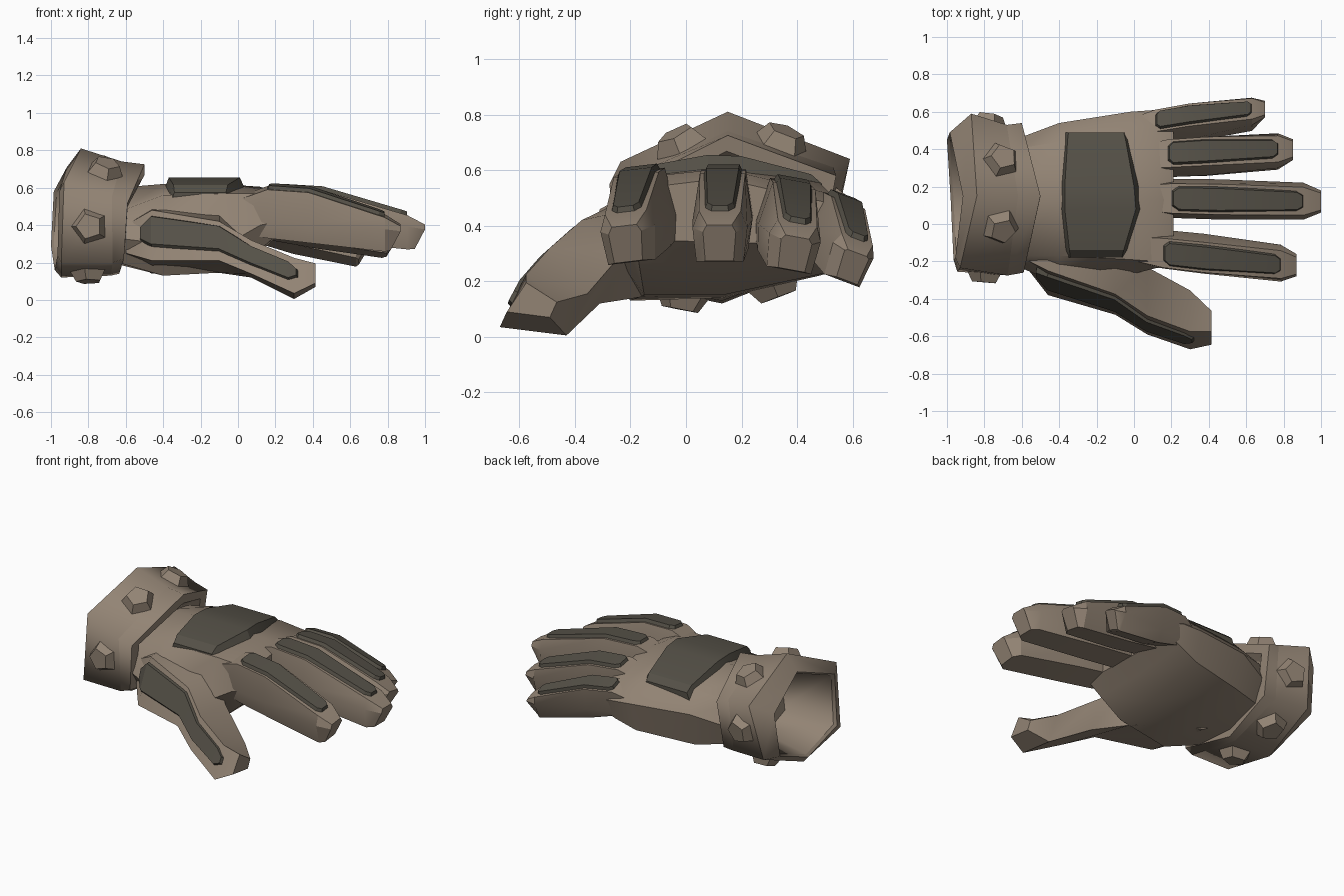
import bpy, bmesh, math
from mathutils import Vector, Matrix

if "Cube" in bpy.data.objects:
    bpy.data.objects.remove(bpy.data.objects["Cube"])


def material(name, rgb):
    m = bpy.data.materials.new(name)
    m.diffuse_color = (*rgb, 1)
    m.use_nodes = True
    m.node_tree.nodes["Principled BSDF"].inputs["Base Color"].default_value = m.diffuse_color
    return m


LEATHER = material("tan leather", (0.29, 0.23, 0.175))
PAD = material("dark pad", (0.09, 0.081, 0.063))


def finish(name, bm, mat, angle=32):
    """Shade smooth; an angle of None keeps the sharp edges already marked."""
    bmesh.ops.recalc_face_normals(bm, faces=bm.faces)
    for f in bm.faces:
        f.smooth = True
    me = bpy.data.meshes.new(name)
    bm.to_mesh(me)
    bm.free()
    me.materials.append(mat)
    if angle is not None:
        me.set_sharp_from_angle(angle=math.radians(angle))
    ob = bpy.data.objects.new(name, me)
    bpy.context.collection.objects.link(ob)
    return ob


def loft(name, rings, mat, angle=32):
    """Skin a list of equal-length point rings and cap both ends."""
    bm = bmesh.new()
    vs = [[bm.verts.new(p) for p in r] for r in rings]
    n = len(vs[0])
    for a, b in zip(vs, vs[1:]):
        for i in range(n):
            j = (i + 1) % n
            bm.faces.new((a[i], a[j], b[j], b[i]))
    bm.faces.new(vs[0])
    bm.faces.new(vs[-1])
    if angle is None:
        for r in vs:
            for i in range(n):
                bm.edges.get((r[i - 1], r[i])).smooth = False
    return finish(name, bm, mat, angle)


def pad_strip(name, pairs, height, inset=0.12):
    """Raised pad following pairs of left / right surface points."""
    rings = []
    pairs = [(Vector(a), Vector(b)) for a, b in pairs]
    for k, (l, r) in enumerate(pairs):
        p, q = pairs[max(k - 1, 0)], pairs[min(k + 1, len(pairs) - 1)]
        along = (q[0] + q[1] - p[0] - p[1]).normalized()
        nrm = along.cross(l - r).normalized()
        if nrm.z < 0:
            nrm = -nrm
        end = along * 0.02 * ((k == 0) - (k == len(pairs) - 1))
        up = nrm * height + end
        rings.append([l - nrm * 0.02, r - nrm * 0.02,
                      r.lerp(l, inset) + up, l.lerp(r, inset) + up])
    loft(name, rings, PAD, 25)


# Cuff: hollow hexagonal band with a chamfered lip, apex first, round by the back
lip = [(-.915, .15, .71), (-.985, .49, .58), (-1.0, .45, .29),
       (-.98, .13, .16), (-.965, -.19, .24), (-.955, -.18, .58)]
rim = [(-.84, .15, .81), (-.87, .59, .64), (-.92, .51, .27),
       (-.945, .13, .12), (-.945, -.255, .2), (-.93, -.235, .63)]
waist = [(-.62, .15, .74), (-.68, .53, .61), (-.69, .49, .26),
         (-.68, .13, .13), (-.67, -.26, .2), (-.675, -.275, .55)]
front = [(-.5, .15, .725), (-.6, .54, .58), (-.61, .48, .26),
         (-.635, .13, .14), (-.61, -.25, .22), (-.59, -.26, .52)]


def shrink(ring, s, dx):
    c = sum((Vector(p) for p in ring), Vector()) / len(ring)
    return [Vector((p[0] + dx, c.y + (p[1] - c.y) * s, c.z + (p[2] - c.z) * s))
            for p in ring]


loft("cuff", [shrink(lip, .7, .34), shrink(lip, .95, .015), lip, rim, waist, front,
              shrink(front, .82, .0), shrink(front, .7, -.04)], LEATHER, None)

# Pentagonal studs, one per cuff face: (share along the face, share toward the rim)
places = [(.48, .3), (.5, .45), (.5, .45), (.36, .45), (.5, .45), (.6, .3)]
for i, (s, t) in enumerate(places):
    j = (i + 1) % 6
    a, b, c, d = (Vector(p) for p in (rim[i], rim[j], waist[j], waist[i]))
    nrm = (c - a).cross(d - b).normalized()
    mid = d.lerp(c, s).lerp(a.lerp(b, s), t)
    if nrm.dot(mid - Vector((-.8, .15, .42))) < 0:
        nrm = -nrm
    bm = bmesh.new()
    rot = nrm.to_track_quat('Z', 'X').to_matrix().to_4x4()
    bmesh.ops.create_cone(bm, cap_ends=True, segments=5, radius1=.12,
                          radius2=.07, depth=.09,
                          matrix=Matrix.Translation(mid + nrm * .01) @ rot)
    finish("cuff_stud", bm, LEATHER, 20)

# Palm body: sections along x, from the front top round by the back
palm = {
    -.64: [(-.17, .47), (.13, .6), (.4, .52), (.45, .38), (.38, .25), (.13, .19), (-.13, .2), (-.22, .33)],
    -.40: [(-.17, .56), (.13, .62), (.44, .56), (.54, .44), (.48, .22), (.13, .14), (-.2, .13), (-.32, .3)],
    -.02: [(-.19, .57), (.13, .615), (.48, .555), (.60, .43), (.55, .24), (.13, .15), (-.15, .15), (-.27, .32)],
    .12: [(-.2, .57), (.13, .605), (.52, .515), (.61, .42), (.57, .29), (.13, .26), (-.17, .27), (-.235, .4)],
    .21: [(-.2, .53), (.13, .57), (.52, .48), (.60, .4), (.57, .33), (.13, .34), (-.18, .35), (-.235, .42)],
}
loft("palm", [[(x, y, z) for y, z in ring] for x, ring in palm.items()], LEATHER, 45)

# Large pad on the back of the hand
stations = [(-.18, -.37, -.03, .575), (-.14, -.375, -.02, .615), (.08, -.4, .045, .655),
            (.2, -.4, .035, .65), (.45, -.385, -.01, .585), (.49, -.38, -.02, .55)]
loft("hand_pad", [[(x0, y, z - .08), (x1, y, z - .08), (x1 - .035, y, z), (x0 + .03, y, z)]
                  for y, x0, x1, z in stations], PAD, 20)


def finger(name, root, tip, width, drop, roll):
    """Bent finger from root (x, y) to tip (x, y) with a pad along its top."""
    # share of length, top, side and bottom heights, width factor, underside setback
    keys = [(0, .55, .42, .36, .8, 0), (.16, .6, .43, .34, .97, 0),
            (.42, .585, .42, .315, 1.0, 0), (.9, .45, .39, .268, .92, 0),
            (1, .4, .375, .27, .55, .055)]

    def ring(t):
        for a, b in zip(keys, keys[1:]):
            if t <= b[0]:
                f = (t - a[0]) / (b[0] - a[0])
                zt, zs, zb, s, back = (a[i] + (b[i] - a[i]) * f for i in range(1, 6))
                break
        zt, zs = zt - drop, zs - drop * .8
        zb -= drop * min(1, t / .6) * .75
        x = root[0] + (tip[0] - root[0]) * t
        y = root[1] + (tip[1] - root[1]) * t
        w = width * s
        prof = [(-.38 * w, zt, 0), (.38 * w, zt, 0), (.5 * w, zs, 0),
                (.43 * w, zb, back), (-.43 * w, zb, back), (-.5 * w, zs, 0)]
        zc = (zt + zb) / 2
        c, s = math.cos(roll), math.sin(roll)
        return [Vector((x - e, y + u * c - (v - zc) * s, zc + u * s + (v - zc) * c))
                for u, v, e in prof]

    loft(name, [ring(k[0]) for k in keys], LEATHER, 28)
    pairs = []
    for t, k in ((.15, .6), (.2, .94), (.42, .94), (.86, .8), (.91, .5)):
        r = ring(t)
        m = (r[0] + r[1]) / 2
        pairs.append((m.lerp(r[0], k), m.lerp(r[1], k)))
    pad_strip(name + "_pad", pairs, .02)


finger("index_finger", (.02, -.125), (.87, -.215), .215, 0, .12)
finger("middle_finger", (.05, .14), (1.0, .12), .215, -.003, 0)
finger("ring_finger", (.05, .35), (.85, .39), .205, .04, -.18)
finger("little_finger", (.0, .505), (.7, .598), .17, .095, -.36)

# Thumb: front-bottom, front-top, back-top, back-bottom corners along x
thumb = [
    (-.6, (-.2, .25), (-.18, .4), (.1, .42), (.1, .22)),
    (-.46, (-.38, .21), (-.25, .48), (.1, .5), (.1, .14)),
    (-.1, (-.485, .21), (-.375, .42), (-.1, .48), (-.15, .145)),
    (.07, (-.59, .14), (-.49, .32), (-.23, .3), (-.31, .12)),
    (.3, (-.67, .035), (-.575, .225), (-.355, .155), (-.43, .005)),
    (.415, (-.645, .09), (-.575, .195), (-.465, .125), (-.49, .07)),
]
loft("thumb", [[(x, *p) for p in pts] for x, *pts in thumb], LEATHER, 35)


# Pad along the outer face of the thumb
def thumb_point(x, v):
    for a, b in zip(thumb, thumb[1:]):
        if x <= b[0]:
            f = (x - a[0]) / (b[0] - a[0])
            lo = Vector((x, *a[1])).lerp(Vector((x, *b[1])), f)
            hi = Vector((x, *a[2])).lerp(Vector((x, *b[2])), f)
            return lo.lerp(hi, v)


pad_strip("thumb_pad", [(thumb_point(x, lo), thumb_point(x, hi)) for x, lo, hi in
                        ((-.53, .4, .75), (-.46, .24, .92), (-.1, .2, .92),
                         (.07, .22, .85), (.27, .28, .85), (.33, .4, .65))], .016, .1)
